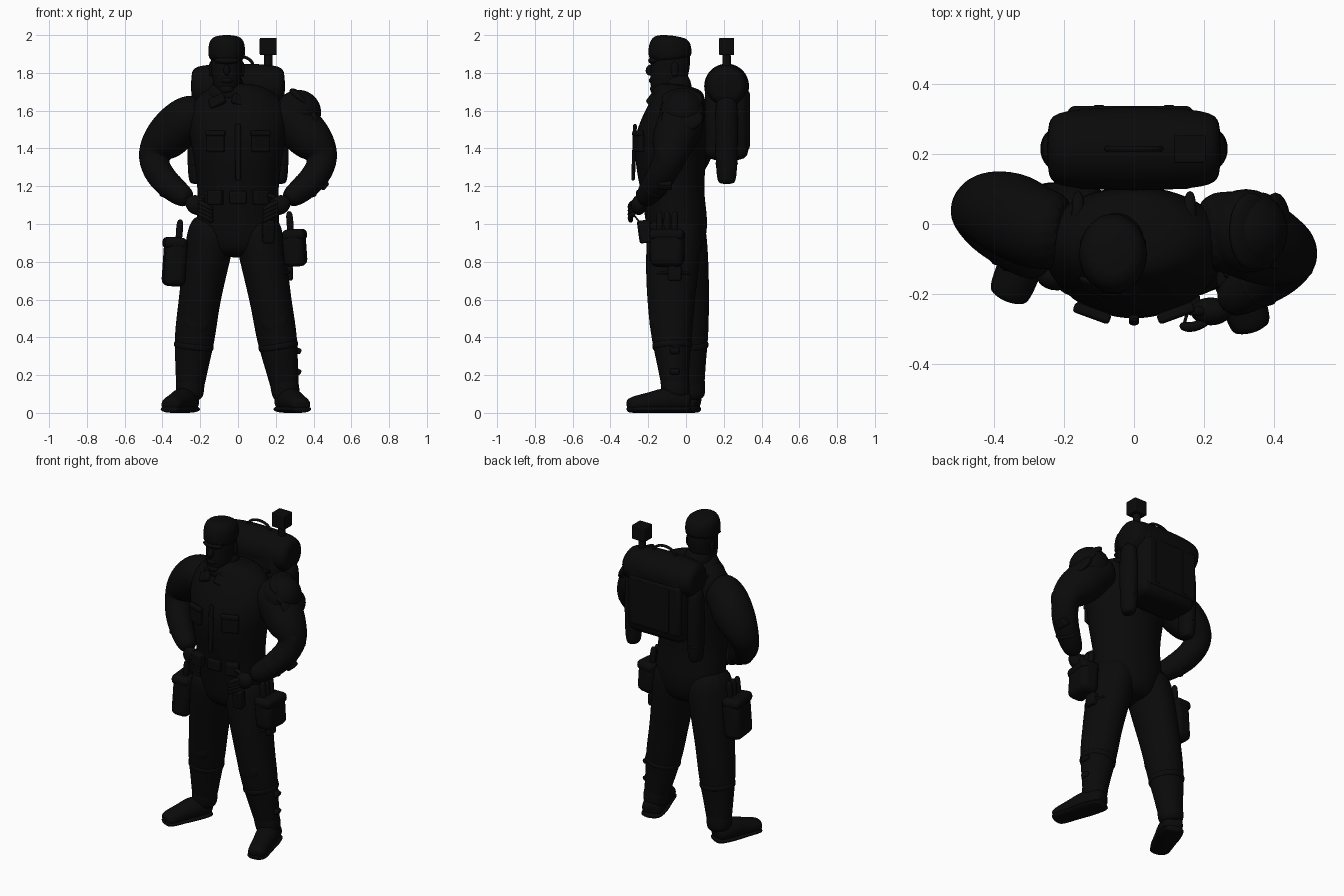
import bpy
import bmesh
import math
from mathutils import Vector, Matrix, Euler

start = bpy.data.objects.get("Cube")
if start:
    bpy.data.objects.remove(start, do_unlink=True)

black = bpy.data.materials.new("matte black")
black.use_nodes = True
black.diffuse_color = (.003, .003, .003, 1)
black.node_tree.nodes["Principled BSDF"].inputs["Base Color"].default_value = black.diffuse_color

AXES = {"X": Vector((1, 0, 0)), "Y": Vector((0, 1, 0)), "Z": Vector((0, 0, 1))}
SIDES = {"right": -1, "left": 1}


def finish(name, bm):
    """Turn a bmesh into a smooth shaded object."""
    bmesh.ops.recalc_face_normals(bm, faces=bm.faces)
    mesh = bpy.data.meshes.new(name)
    bm.to_mesh(mesh)
    bm.free()
    mesh.materials.append(black)
    obj = bpy.data.objects.new(name, mesh)
    bpy.context.collection.objects.link(obj)
    bpy.ops.object.select_all(action="DESELECT")
    obj.select_set(True)
    bpy.context.view_layer.objects.active = obj
    bpy.ops.object.shade_smooth_by_angle(angle=math.radians(40))
    return obj


def loft(name, points, widths, depths=None, across="Y", sides=16):
    """Skin oval rings along a path, then smooth the result."""
    bm = bmesh.new()
    points = [Vector(p) for p in points]
    last = len(points) - 1
    depths = depths or widths
    rings = []
    for i, (point, width, depth) in enumerate(zip(points, widths, depths)):
        along = (points[min(i + 1, last)] - points[max(i - 1, 0)]).normalized()
        u = AXES[across].cross(along).normalized()
        v = along.cross(u)
        angles = [math.tau * k / sides for k in range(sides)]
        rings.append([bm.verts.new(point + u * math.cos(a) * width + v * math.sin(a) * depth) for a in angles])
    for low, high in zip(rings, rings[1:]):
        for k in range(sides):
            n = (k + 1) % sides
            bm.faces.new((low[k], low[n], high[n], high[k]))
    bm.faces.new(rings[0])
    bm.faces.new(rings[last])
    obj = finish(name, bm)
    mod = obj.modifiers.new("smooth form", "SUBSURF")
    mod.levels = mod.render_levels = 2


def tube(name, points, radius, across="Y", sides=8):
    loft(name, points, [radius] * len(points), across=across, sides=sides)


def column(name, x, stations):
    """Upright loft from rows of height, depth position, half width, half depth."""
    heights, ys, widths, depths = zip(*stations)
    loft(name, [(x, y, z) for z, y in zip(heights, ys)], widths, depths)


def place(bm, centre, size, turn):
    rot = Euler([math.radians(t) for t in turn]).to_matrix().to_4x4()
    bm.transform(Matrix.Translation(centre) @ rot @ Matrix.Diagonal((*size, 1)))


def box(name, centre, size, turn=(0, 0, 0), rounding=.01):
    bm = bmesh.new()
    bmesh.ops.create_cube(bm, size=1)
    place(bm, centre, size, turn)
    mod = finish(name, bm).modifiers.new("round edges", "BEVEL")
    mod.width = rounding
    mod.segments = 3


def ball(name, centre, size, turn=(0, 0, 0)):
    bm = bmesh.new()
    bmesh.ops.create_uvsphere(bm, u_segments=24, v_segments=16, radius=1)
    place(bm, centre, size, turn)
    finish(name, bm)


# Torso, neck and shirt front
column("torso", 0, [(.82, -.05, .12, .1), (.88, -.05, .2, .15), (1, -.045, .23, .17), (1.15, -.07, .215, .165),
                    (1.3, -.08, .23, .19), (1.45, -.085, .26, .2), (1.58, -.05, .28, .165),
                    (1.68, -.03, .22, .14), (1.74, -.02, .12, .11)])
tube("neck", [(-.04, -.03, 1.6), (-.05, -.05, 1.7), (-.06, -.065, 1.8)], .085, sides=16)
column("collar", -.05, [(1.62, -.06, .13, .14), (1.68, -.05, .13, .14), (1.74, -.03, .11, .11)])
box("shirt_placket", (0, -.275, 1.38), (.03, .02, .3), (-2, 0, 0))
for side, s in SIDES.items():
    box(side + "_collar_flap", (s * .06 - .05, -.175, 1.65), (.09, .03, .06), (-30, s * 25, s * 20))
    box(side + "_chest_pocket", (s * .12, -.25, 1.43), (.1, .03, .1), (0, 0, s * 20))
    box(side + "_pocket_flap", (s * .12, -.255, 1.48), (.11, .03, .03), (-5, 0, s * 20))
    tube(side + "_shoulder_strap", [(s * .16, .1, 1.64), (s * .16, 0, 1.7), (s * .17, -.19, 1.55)], .02, "X")

# Head, face and cap
face = Vector((-.06, -.09, 1.8))
column("head", face.x, [(1.67, -.13, .04, .05), (1.72, -.11, .07, .09), (1.8, -.085, .083, .105),
                        (1.9, -.08, .09, .11), (1.96, -.08, .06, .08)])
ball("nose", face + Vector((0, -.098, .015)), (.017, .025, .03), (-15, 0, 0))
ball("chin", face + Vector((0, -.07, -.085)), (.04, .03, .03))
ball("lips", face + Vector((0, -.092, -.04)), (.03, .014, .016))
ball("brow", face + Vector((0, -.08, .065)), (.065, .03, .02))
for side, s in SIDES.items():
    ball(side + "_ear", face + Vector((s * .085, .03, .02)), (.01, .02, .04))
column("cap", face.x, [(1.86, -.08, .09, .1), (1.89, -.085, .1, .12), (1.96, -.085, .1, .115), (2, -.08, .07, .08)])
column("cap_brim", face.x, [(1.87, -.13, .09, .07), (1.9, -.13, .09, .07)])

# Arms bent with both hands on the hips; the sides differ in how far forward they reach
arm_outline = [(.18, 1.59), (.27, 1.57), (.345, 1.49), (.42, 1.41), (.455, 1.35), (.42, 1.26), (.34, 1.18), (.25, 1.12)]
arm_radii = [.11, .12, .13, .11, .085, .08, .07, .055]
for side, s in SIDES.items():
    elbow_y, wrist_y = (-.08, -.23) if side == "left" else (.05, -.13)
    reach = [-.02, -.02, elbow_y / 2, elbow_y, elbow_y]
    reach += [elbow_y + (wrist_y - elbow_y) * k / 3 for k in (1, 2, 3)]
    path = [Vector((s * x, y, z)) for (x, z), y in zip(arm_outline, reach)]
    loft(side + "_arm", path, arm_radii)
    tube(side + "_cuff", [path[-2], path[-2].lerp(path[-3], .5)], .08, sides=16)
    hand = path[-1] + Vector((s * -.03, -.02, -.02))
    ball(side + "_hand", hand, (.06, .04, .05), (0, s * -30, 0))
    for k in range(4):
        knuckle = hand + Vector((0, -.02, .02 - k * .02))
        bend = knuckle + Vector((s * -.05, -.03, -.02))
        tube(side + "_finger", [knuckle, bend, bend + Vector((s * -.04, .01, -.03))], .016)
    tube(side + "_thumb", [hand, hand + Vector((s * -.03, 0, .05)), hand + Vector((s * -.07, 0, .05))], .015)
box("left_elbow_pad", (.47, -.09, 1.36), (.09, .14, .13), rounding=.04)
box("left_elbow_strap", (.45, -.11, 1.21), (.05, .07, .05), (0, 40, 0))

# Layered rounded plates over the left shoulder
ball("left_shoulder_cap", (.32, -.02, 1.59), (.12, .12, .12))
for k in range(3):
    ball("left_shoulder_plate", (.335 + k * .035, -.02, 1.66 - k * .05), (.08, .11, .03), (0, 42 + k * 10, 0))

# Belt and hip gear
column("belt", 0, [(1.11, -.06, .22, .17), (1.18, -.07, .22, .175)])
box("belt_buckle", (0, -.24, 1.14), (.09, .03, .07))
tube("hanging_cord", [(.14, -.3, 1.07), (.15, -.26, 1.03), (.16, -.24, 1)], .005, "X")
box("hanging_pouch", (.16, -.22, .96), (.06, .06, .12), (8, 0, 10))
gear = {"right": (Vector((-.335, -.04, .8)), .26), "left": (Vector((.3, -.1, .87)), .19)}
for side, (centre, height) in gear.items():
    s = SIDES[side]
    box(side + "_belt_pouch", (s * .12, -.23, 1.14), (.08, .05, .08), (0, 0, s * 20))
    box(side + "_leg_pouch", centre, (.115, .18, height), (0, s * -4, s * -6), .035)
    flap = centre + Vector((0, 0, height * .38))
    box(side + "_pouch_flap", flap, (.118, .185, .06), (0, s * -4, s * -6), .025)
    for k in (-1, 0, 1):
        foot = flap + Vector((s * -.02, k * .04, 0))
        tip = foot + Vector((s * -.01, 0, .13))
        tube(side + "_pouch_tool", [foot, foot.lerp(tip, .5), tip], .02)

# Legs in loose trousers, ending in boots turned outwards
leg_radii = [.13, .13, .12, .11, .112, .085, .07]
leg_depths = [.15, .15, .14, .125, .11, .08, .07]
stances = {"right": (-.12, Vector((-.26, .03, .06)), .02, Vector((-.25, .07, 0)), Vector((-.365, -.22, 0))),
           "left": (.09, Vector((.26, -.05, .06)), .005, Vector((.24, .02, 0)), Vector((.34, -.31, 0)))}
boot_profile = [(0, .05, .05), (.1, .065, .06), (.4, .07, .07), (.6, .06, .056), (.9, .06, .045), (1, .045, .035)]
for side, (hip_x, ankle, bow, heel, toe) in stances.items():
    s = SIDES[side]
    hip = Vector((hip_x, -.05, 1.05))
    path = []
    for k in range(7):
        sway = math.sin(math.pi * k / 6)
        path.append(hip.lerp(ankle, k / 6) + Vector((s * sway * bow, sway * (s * -.02 - .01), 0)))
    loft(side + "_leg", path, leg_radii, leg_depths)
    shin, knee = path[4].lerp(path[5], .3), path[3].lerp(path[4], .4)
    tube(side + "_trouser_fold", [shin.lerp(knee, t) for t in (-.1, .1, .3)], .108, sides=16)
    ball(side + "_knee_pad", knee + Vector((0, -.085, 0)), (.07, .03, .08))
    fractions, widths, heights = zip(*boot_profile)
    line = [heel.lerp(toe, f) for f in fractions]
    loft(side + "_boot", [p + Vector((0, 0, h)) for p, h in zip(line, heights)], widths, heights, "Z")
    sole_height = .02
    loft(side + "_sole", [p + Vector((0, 0, sole_height)) for p in line], [w + .005 for w in widths],
         [sole_height] * len(line), "Z")
    tube(side + "_boot_cuff", [ankle, ankle.lerp(path[5], .5), path[5]], .077, sides=16)
tube("left_thigh_strap", [(.165, -.07, .71), (.16, -.07, .75)], .13, sides=16)
box("left_thigh_buckle", (.27, -.06, .74), (.04, .07, .08))
for z in (.33, .22):
    box("left_shin_buckle", (.315, -.06, z), (.04, .05, .03), (0, 25, 0))

# Backpack with bedroll, side bottles, handle and aerial
pack_y = .215
box("backpack_body", (0, pack_y, 1.56), (.4, .23, .44), rounding=.05)
box("backpack_back_panel", (-.01, .315, 1.55), (.36, .045, .32), rounding=.02)
loft("bedroll", [(x, pack_y, 1.73) for x in (-.25, -.22, 0, .22, .25)], [.08, .115, .125, .115, .08])
for side, s in SIDES.items():
    column(side + "_bottle", s * .22, [(1.21, pack_y, .03, .04), (1.24, pack_y, .05, .058),
                                       (1.6, pack_y, .05, .065), (1.68, pack_y, .04, .05)])
    column(side + "_bottle_collar", s * .22, [(1.3, pack_y, .05, .065), (1.34, pack_y, .05, .065)])
    box(side + "_backpack_strap", (s * .1, .335, 1.55), (.03, .01, .28), rounding=.003)
arch = [math.pi * k / 8 for k in range(9)]
tube("carry_handle", [(.08 * math.cos(a), pack_y, 1.84 + .05 * math.sin(a)) for a in arch], .009)
tube("aerial_stem", [(.16, pack_y, z) for z in (1.8, 1.86, 1.93)], .025)
box("aerial_head", (.16, pack_y, 1.94), (.09, .08, .09), rounding=.005)
